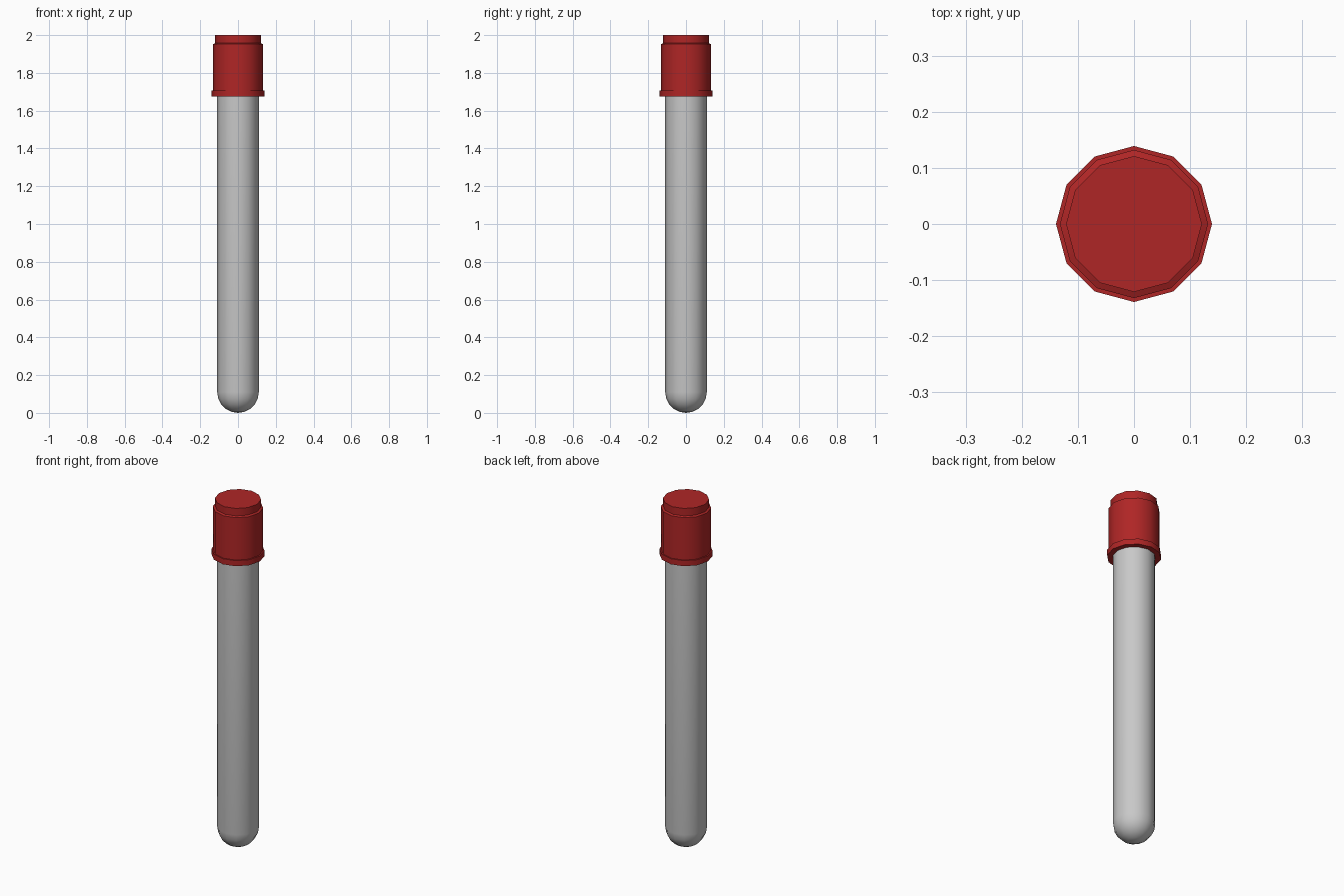
import bpy, bmesh, math

if "Cube" in bpy.data.objects:
    bpy.data.objects.remove(bpy.data.objects["Cube"])

SIDES = 12


def material(name, rgb):
    m = bpy.data.materials.new(name)
    m.diffuse_color = (*rgb, 1.0)
    m.use_nodes = True
    m.node_tree.nodes["Principled BSDF"].inputs["Base Color"].default_value = m.diffuse_color
    return m


def lathe(name, profile, mat):
    """Spin an (r, z) profile around z; r = 0 becomes a single pole vertex."""
    bm = bmesh.new()
    rings = []
    for r, z in profile:
        if r == 0:
            rings.append([bm.verts.new((0, 0, z))] * SIDES)
        else:
            rings.append([bm.verts.new((r * math.cos(math.tau * i / SIDES),
                                        r * math.sin(math.tau * i / SIDES), z))
                          for i in range(SIDES)])
    for a, b in zip(rings, rings[1:]):
        for i in range(SIDES):
            j = (i + 1) % SIDES
            bm.faces.new(list(dict.fromkeys((a[i], a[j], b[j], b[i]))))
    bmesh.ops.recalc_face_normals(bm, faces=bm.faces)
    mesh = bpy.data.meshes.new(name)
    bm.to_mesh(mesh)
    bm.free()
    mesh.materials.append(mat)
    ob = bpy.data.objects.new(name, mesh)
    bpy.context.collection.objects.link(ob)
    bpy.ops.object.select_all(action='DESELECT')
    ob.select_set(True)
    bpy.context.view_layer.objects.active = ob
    bpy.ops.object.shade_smooth_by_angle(angle=math.radians(40))
    return ob


grey = material("tube grey", (0.58, 0.58, 0.58))
red = material("cap red", (0.43, 0.019, 0.019))

# Glass tube: hemispherical bottom and straight wall reaching into the cap
R = 0.11
bottom = [(R * math.sin(a), R - R * math.cos(a))
          for a in (math.pi / 2 * k / 5 for k in range(1, 6))]
lathe("tube", [(0, 0)] + bottom + [(R, 1.72), (0, 1.72)], grey)

# Cap: lower flange, main sleeve and narrower top step
lathe("cap", [(R - 0.001, 1.675), (0.139, 1.675), (0.139, 1.707), (0.132, 1.707),
              (0.132, 1.952), (0.121, 1.957), (0.121, 2.0), (0, 2.0)], red)
